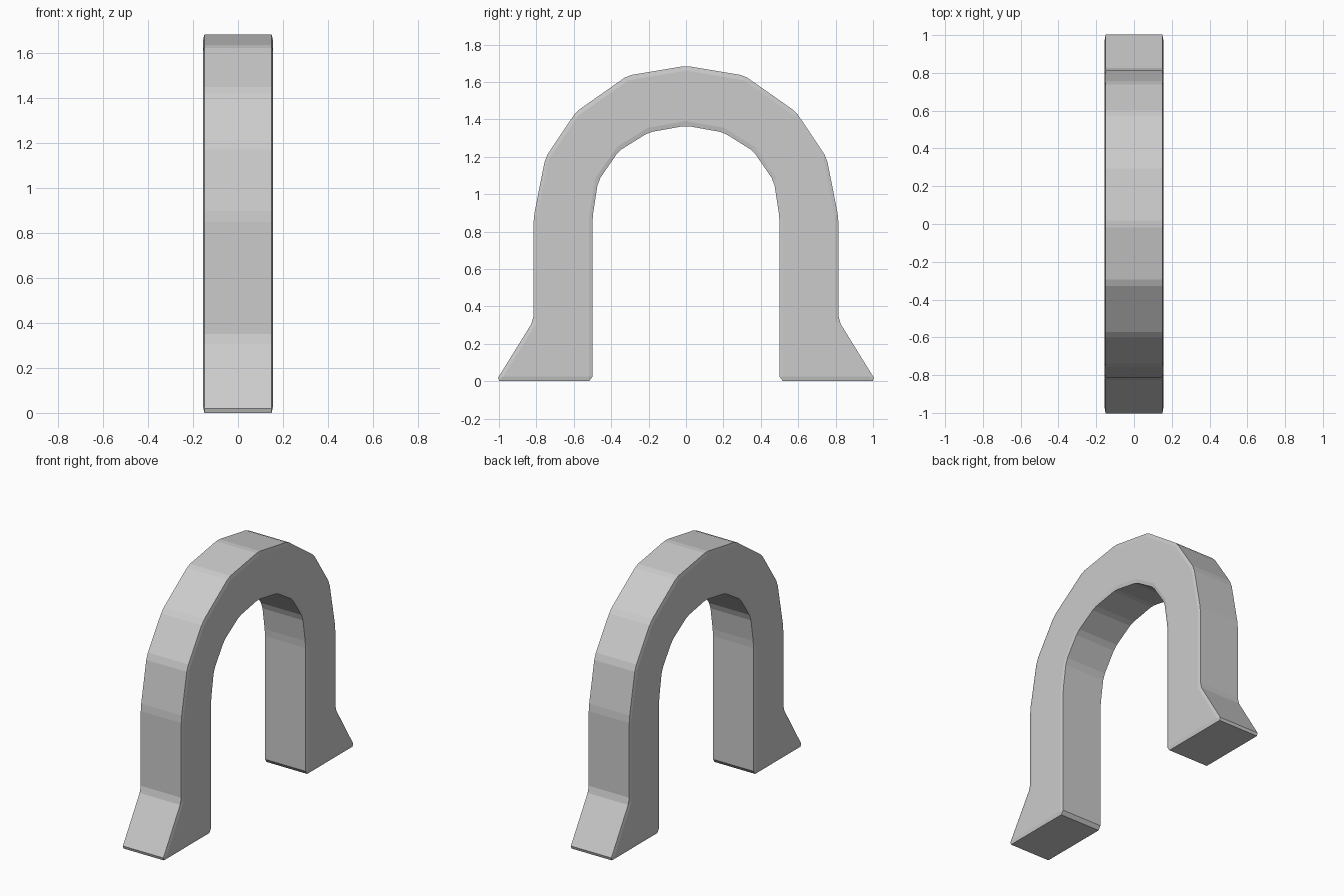
import bpy, bmesh
from mathutils import Matrix

if "Cube" in bpy.data.objects:
    bpy.data.objects.remove(bpy.data.objects["Cube"])

# Half profile (y, z): outer side from foot to crown, inner side from crown to foot
outer = [(1.016, 0), (0.815, 0.325), (0.815, 0.875), (0.752, 1.195),
         (0.588, 1.44), (0.312, 1.634), (0, 1.686)]
inner = [(0, 1.366), (0.2, 1.33), (0.36, 1.23), (0.47, 1.07),
         (0.5, 0.875), (0.5, 0)]
HALF = 0.155                      # half thickness along x
STRETCH = (5.0, 1.4, 1.0)         # chamfer is cut before squashing to final size


def mirrored(points):
    return [(-y, z) for y, z in points]


loop = (outer + mirrored(outer[:-1])[::-1]
        + mirrored(inner[1:])[::-1] + inner)

# Arch: extruded profile
bm = bmesh.new()
face = bm.faces.new([bm.verts.new((-HALF, y, z)) for y, z in loop])
ext = bmesh.ops.extrude_face_region(bm, geom=[face])
bmesh.ops.translate(bm, vec=(2 * HALF, 0, 0),
                    verts=[g for g in ext["geom"] if isinstance(g, bmesh.types.BMVert)])
if len(bm.faces) == len(loop) + 1:
    # close the starting side if the extrusion consumed it
    bm.faces.new([v for v in face.verts] if face.is_valid else
                 [v for v in bm.verts if v.co.x < 0])
bmesh.ops.recalc_face_normals(bm, faces=bm.faces)

# Chamfer every edge in stretched space
bmesh.ops.transform(bm, matrix=Matrix.Diagonal((*STRETCH, 1)), verts=bm.verts)
bmesh.ops.bevel(bm, geom=bm.edges[:], offset=0.025, offset_type='OFFSET',
                segments=1, profile=0.5, affect='EDGES', clamp_overlap=True)
bmesh.ops.transform(bm, matrix=Matrix.Diagonal([1 / s for s in STRETCH] + [1]),
                    verts=bm.verts)
bmesh.ops.recalc_face_normals(bm, faces=bm.faces)

mesh = bpy.data.meshes.new("arch")
bm.to_mesh(mesh)
bm.free()
arch = bpy.data.objects.new("arch", mesh)
bpy.context.collection.objects.link(arch)
